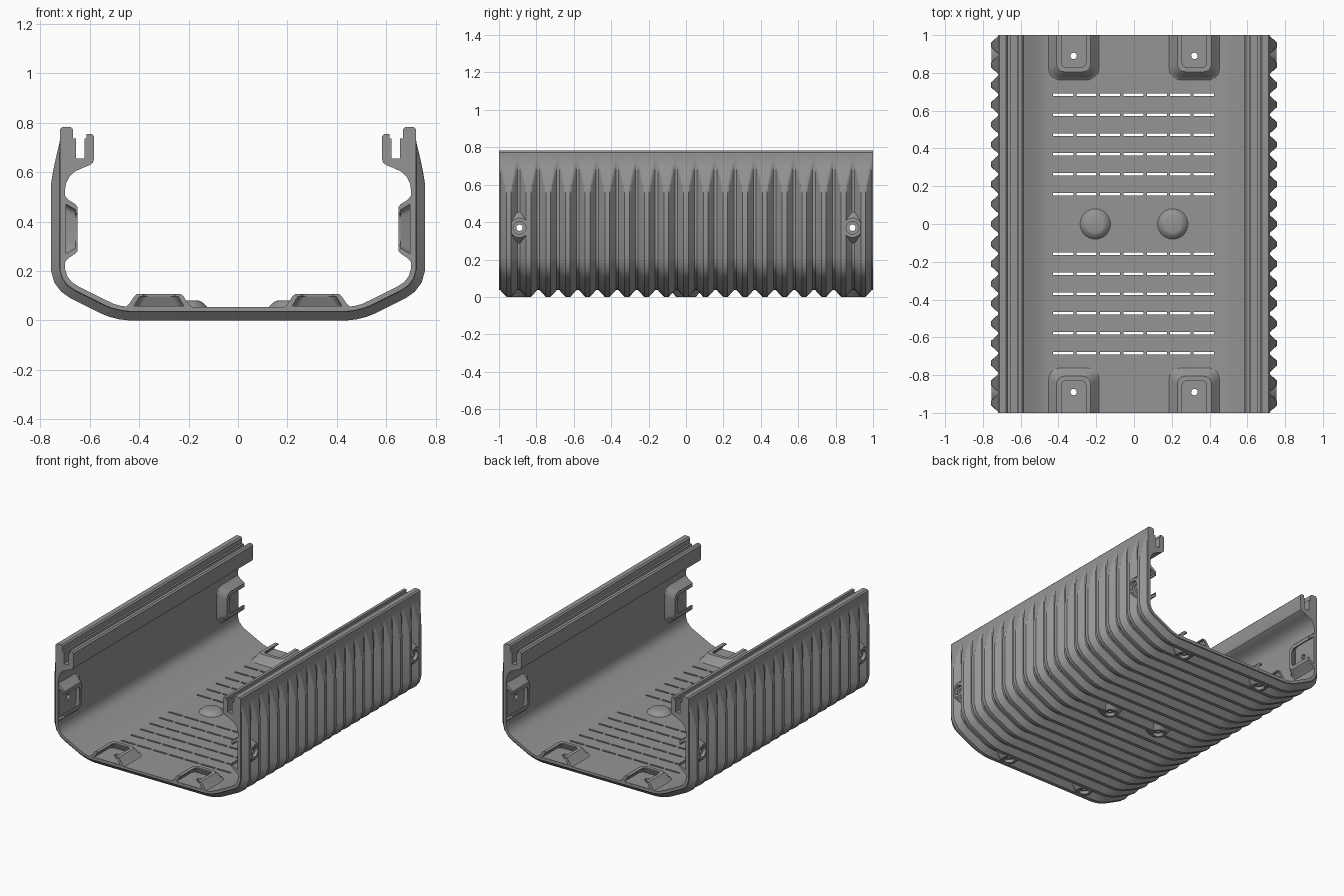
import bpy, bmesh
from math import sin, cos, pi
from mathutils import Vector

cube = bpy.data.objects.get("Cube")
if cube:
    bpy.data.objects.remove(cube)

PITCH, DEPTH = 2 / 19, 0.037


def finish(bm, name):
    bmesh.ops.recalc_face_normals(bm, faces=bm.faces[:])
    mesh = bpy.data.meshes.new(name)
    bm.to_mesh(mesh)
    bm.free()
    obj = bpy.data.objects.new(name, mesh)
    bpy.context.scene.collection.objects.link(obj)
    return obj


def loft(bm, loops):
    """Closed solid through a list of equal-length point loops."""
    rings = [[bm.verts.new(p) for p in loop] for loop in loops]
    n = len(rings[0])
    for a, b in zip(rings, rings[1:]):
        for i in range(n):
            j = (i + 1) % n
            bm.faces.new((a[i], a[j], b[j], b[i]))
    bm.faces.new(rings[0])
    bm.faces.new(rings[-1][::-1])


# Outer wall at groove depth, from the floor centre up the side
outer = [(0, .037), (.44, .037), (.475, .041), (.51, .05), (.54, .062), (.66, .122),
         (.69, .143), (.71, .17), (.72, .205), (.72, .4)]
outer += [(.72, .54 + .0175 * i) for i in range(12)]
# Panel rail at the top, then the inner wall back down to the floor
rail = [(.72, .773), (.711, .782), (.677, .782), (.668, .773), (.668, .735), (.655, .735),
        (.655, .655), (.62, .655), (.62, .735), (.612, .735), (.612, .755), (.592, .755), (.582, .745)]
inner = [(.582, .655), (.587, .638), (.6, .628), (.63, .616), (.66, .602), (.682, .582), (.695, .555),
         (.7, .525), (.7, .21), (.69, .178), (.672, .155), (.645, .137),
         (.53, .08), (.5, .066), (.47, .058), (.43, .055), (0, .055)]


def section(y):
    """Wall section at y: ribs grow outwards between the grooves."""
    t = (y + 1) % PITCH
    t = min(t, PITCH - t)
    rise = DEPTH * max(0, min(1, (t - .006) / .034))
    half = []
    for i, p in enumerate(outer):
        a = Vector(outer[max(i - 1, 0)])
        b = Vector(outer[min(i + 1, len(outer) - 1)])
        d = (b - a).normalized()
        f = max(0, min(1, (p[1] - .54) / .185))
        grow = min(rise, DEPTH * (1 - f ** 1.3))
        half.append((p[0] + d.y * grow if i else 0, p[1] - d.x * grow))
    half += rail + inner
    left = [(-x, z) for x, z in half[1:-1]][::-1]
    return [(x, y, z) for x, z in half + left]


# Ribbed shell
steps = [0, .007, .013, .019, .026, .033, .04]
steps += [PITCH - s for s in steps[:0:-1]]
ys = [-1 + k * PITCH + s for k in range(19) for s in steps] + [1 - 1e-7]
bm = bmesh.new()
loft(bm, [section(y) for y in ys])
shell = finish(bm, "ribbed_shell")


# Frames for the screw mounts: u across, y along, w into the interior
def floor_frame(s, e):
    return lambda u, y, w: (.32 * s + u, y * e, .055 + w)


def side_frame(s, e):
    return lambda u, y, w: (s * (.70 - w), y * e, .37 + u)


mounts = [f(s, e) for f in (floor_frame, side_frame) for s in (-1, 1) for e in (-1, 1)]
centres = [floor_frame(s * .205 / .32, 1) for s in (-1, 1)]


def u_loop(half, start, end, r):
    """Plan of a tongue open at the end, with round inner corners."""
    pts = [(half, end)]
    for sgn, a0 in ((1, 0), (-1, pi / 2)):
        for i in range(7):
            a = a0 + pi / 2 * i / 6
            pts.append((sgn * (half - r) + r * cos(a), start + r - r * sin(a)))
    return pts + [(-half, end)]


def tongue(bm, frame, levels, end):
    loft(bm, [[frame(u, y, w) for u, y in u_loop(h, st, end, r)] for h, st, r, w in levels])


def disc(bm, frame, y, levels):
    ring = [2 * pi * i / 28 for i in range(28)]
    loft(bm, [[frame(r * cos(a), y + r * sin(a), w) for a in ring] for r, w in levels])


add, cavities, openings, sinks = (bmesh.new() for _ in range(4))
for m in mounts:
    # Raised mount, undercut nut cavity, slot in its top, screw hole, sunk head
    tongue(add, m, [(.14, .755, .06, -.006), (.13, .768, .058, .004), (.118, .778, .052, .014),
                    (.1, .796, .045, .042), (.09, .806, .04, .051)], .9995)
    tongue(cavities, m, [(.1, .81, .03, .004), (.078, .825, .03, .042)], 1.02)
    tongue(openings, m, [(.065, .83, .025, .03), (.065, .83, .025, .08)], 1.02)
    disc(openings, m, .89, [(.017, -.08), (.017, .02)])
for m in mounts + centres:
    y = .89 if m in mounts else 0
    disc(add, m, y, [(.092, -.011), (.052, -.0549)])
    disc(sinks, m, y, [(.034, -.08), (.034, -.032)])
for m in centres:
    # Round bumps on the floor over the middle screws
    disc(add, m, 0, [(.085, -.006), (.078, .003), (.066, .014), (.056, .022), (.045, .025)])
    disc(openings, m, 0, [(.017, -.08), (.017, .01)])

# Vent slots along the grooves in the floor
for k in range(1, 7):
    for y in (-(k + .5) * PITCH, (k + .5) * PITCH):
        for i in range(-3, 4):
            x = i * .124 - .003
            loft(cavities, [[(x + a * .0535, y + b * .0065, z) for a, b in
                             ((-1, -1), (1, -1), (1, 1), (-1, 1))] for z in (-.02, .07)])

bpy.context.view_layer.objects.active = shell
shell.select_set(True)
for bm, name, op in ((add, "mounts_helper", 'UNION'), (cavities, "cavity_cutter", 'DIFFERENCE'),
                     (openings, "opening_cutter", 'DIFFERENCE'), (sinks, "screw_sink_cutter", 'DIFFERENCE')):
    helper = finish(bm, name)
    helper.hide_render = True
    mod = shell.modifiers.new(name, 'BOOLEAN')
    mod.operation, mod.solver, mod.object = op, 'EXACT', helper
    bpy.ops.object.modifier_apply(modifier=mod.name)
    bpy.data.objects.remove(helper)

# Grey plastic
grey = bpy.data.materials.new("grey")
grey.use_nodes = True
colour = (.3, .3, .3, 1)
grey.diffuse_color = colour
grey.node_tree.nodes["Principled BSDF"].inputs["Base Color"].default_value = colour
shell.data.materials.clear()
shell.data.materials.append(grey)
bpy.ops.object.shade_smooth_by_angle(angle=pi / 6)
